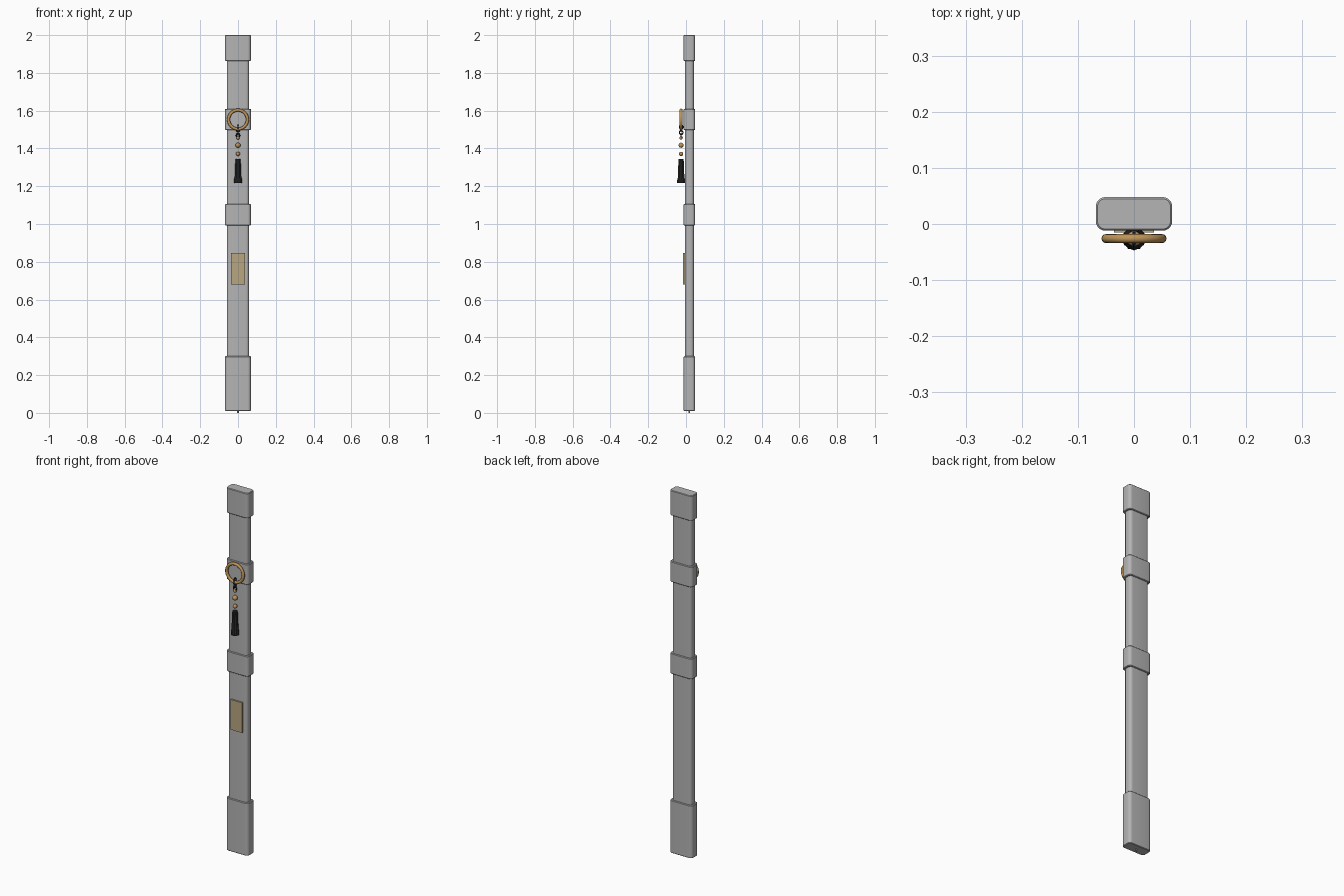
import bpy, bmesh, math
from mathutils import Matrix

if "Cube" in bpy.data.objects:
    bpy.data.objects.remove(bpy.data.objects["Cube"])


def material(name, rgb):
    m = bpy.data.materials.new(name)
    m.diffuse_color = (*rgb, 1)
    m.use_nodes = True
    m.node_tree.nodes["Principled BSDF"].inputs["Base Color"].default_value = m.diffuse_color
    return m


GREY = material("grey_lacquer", (0.46, 0.46, 0.46))
BRONZE = material("bronze", (0.52, 0.30, 0.10))
TAN = material("tan_plate", (0.48, 0.38, 0.22))
BLACK = material("black_cord", (0.02, 0.02, 0.02))
HANG_Y = -0.026   # depth of everything that hangs in front


def finish(bm, name, mat, angle=35):
    bmesh.ops.recalc_face_normals(bm, faces=bm.faces)
    me = bpy.data.meshes.new(name)
    bm.to_mesh(me)
    bm.free()
    me.materials.append(mat)
    ob = bpy.data.objects.new(name, me)
    bpy.context.collection.objects.link(ob)
    bpy.ops.object.select_all(action='DESELECT')
    ob.select_set(True)
    bpy.context.view_layer.objects.active = ob
    bpy.ops.object.shade_smooth_by_angle(angle=math.radians(angle))
    return ob


def skin(bm, rings):
    """Join closed rings of points into a capped tube."""
    loops = [[bm.verts.new(p) for p in ring] for ring in rings]
    n = len(loops[0])
    for a, b in zip(loops, loops[1:]):
        for i in range(n):
            bm.faces.new((a[i], a[(i + 1) % n], b[(i + 1) % n], b[i]))
    bm.faces.new(loops[0])
    bm.faces.new(loops[-1])


def rounded_rect(hx, hy, r, z, cy=0.018, steps=6):
    pts = []
    for k, (sx, sy) in enumerate(((1, 1), (-1, 1), (-1, -1), (1, -1))):
        for i in range(steps + 1):
            a = math.pi / 2 * (k + i / steps)
            pts.append((sx * (hx - r) + r * math.cos(a),
                        cy + sy * (hy - r) + r * math.sin(a), z))
    return pts


def sleeve(name, hx, hy, r, z0, z1, edge=0.0):
    """Rounded bar, with softened ends if edge is set."""
    levels = [(z0, edge), (z0 + edge, 0), (z1 - edge, 0), (z1, edge)] if edge else [(z0, 0), (z1, 0)]
    bm = bmesh.new()
    skin(bm, [rounded_rect(hx - e, hy - e, r - e, z) for z, e in levels])
    return finish(bm, name, GREY)


def torus(name, mat, R, r, centre, spin=0.0, stretch=1.0, n=48, m=12):
    """Ring standing in the xz plane, turned about z by spin."""
    bm = bmesh.new()
    grid = []
    for i in range(n):
        a = 2 * math.pi * i / n
        row = []
        for j in range(m):
            b = 2 * math.pi * j / m
            q = R + r * math.cos(b)
            row.append(bm.verts.new((q * math.cos(a), r * math.sin(b), stretch * q * math.sin(a))))
        grid.append(row)
    for i in range(n):
        for j in range(m):
            bm.faces.new((grid[i][j], grid[(i + 1) % n][j],
                          grid[(i + 1) % n][(j + 1) % m], grid[i][(j + 1) % m]))
    bm.transform(Matrix.Translation(centre) @ Matrix.Rotation(spin, 4, 'Z'))
    return finish(bm, name, mat, 60)


def bead(name, mat, r, z):
    bm = bmesh.new()
    bmesh.ops.create_uvsphere(bm, u_segments=20, v_segments=12, radius=r,
                              matrix=Matrix.Translation((0, HANG_Y, z)))
    return finish(bm, name, mat)


# Long flat shaft and its four collars
sleeve("shaft", 0.059, 0.024, 0.017, 0.02, 1.99)
for name, z0, z1 in (("bottom_cap", 0.01, 0.30), ("middle_collar", 0.993, 1.106),
                     ("upper_collar", 1.497, 1.61), ("top_cap", 1.862, 2.0)):
    sleeve(name, 0.068, 0.030, 0.017, z0, z1, 0.003)

# Tiny foot under the bottom cap
bm = bmesh.new()
skin(bm, [[(0.004 * math.cos(i * math.pi / 4), 0.018 + 0.004 * math.sin(i * math.pi / 4), z)
           for i in range(8)] for z in (0, 0.015)])
finish(bm, "foot_pin", GREY)

# Label plate on the front
bm = bmesh.new()
bmesh.ops.create_cube(bm, size=1, matrix=Matrix.Translation((0, -0.0105, 0.763))
                      @ Matrix.Diagonal((0.072, 0.009, 0.165, 1)))
finish(bm, "label_plate", TAN)

# Hanging ring
torus("hanging_ring", BRONZE, 0.050, 0.008, (0, HANG_Y, 1.553))

# Dark chain, links turned alternately
for i in range(4):
    torus(f"chain_link_{i + 1}", BLACK, 0.0095, 0.003, (0, HANG_Y, 1.514 - 0.015 * i),
          spin=math.pi / 2 * ((i + 1) % 2), stretch=1.1, n=16, m=8)

# Bronze beads
for i, (r, z) in enumerate(((0.009, 1.456), (0.0135, 1.417), (0.0115, 1.371))):
    bead(f"bead_{i + 1}", BRONZE, r, z)

# Pleated tassel
bm = bmesh.new()
N = 24
skin(bm, [[(r * (1 - 0.06 * (i % 2)) * math.cos(2 * math.pi * i / N),
            HANG_Y + r * (1 - 0.06 * (i % 2)) * math.sin(2 * math.pi * i / N), z)
           for i in range(N)]
          for r, z in ((0.013, 1.345), (0.014, 1.335), (0.0175, 1.245),
                       (0.020, 1.24), (0.021, 1.217))])
finish(bm, "tassel", BLACK)
